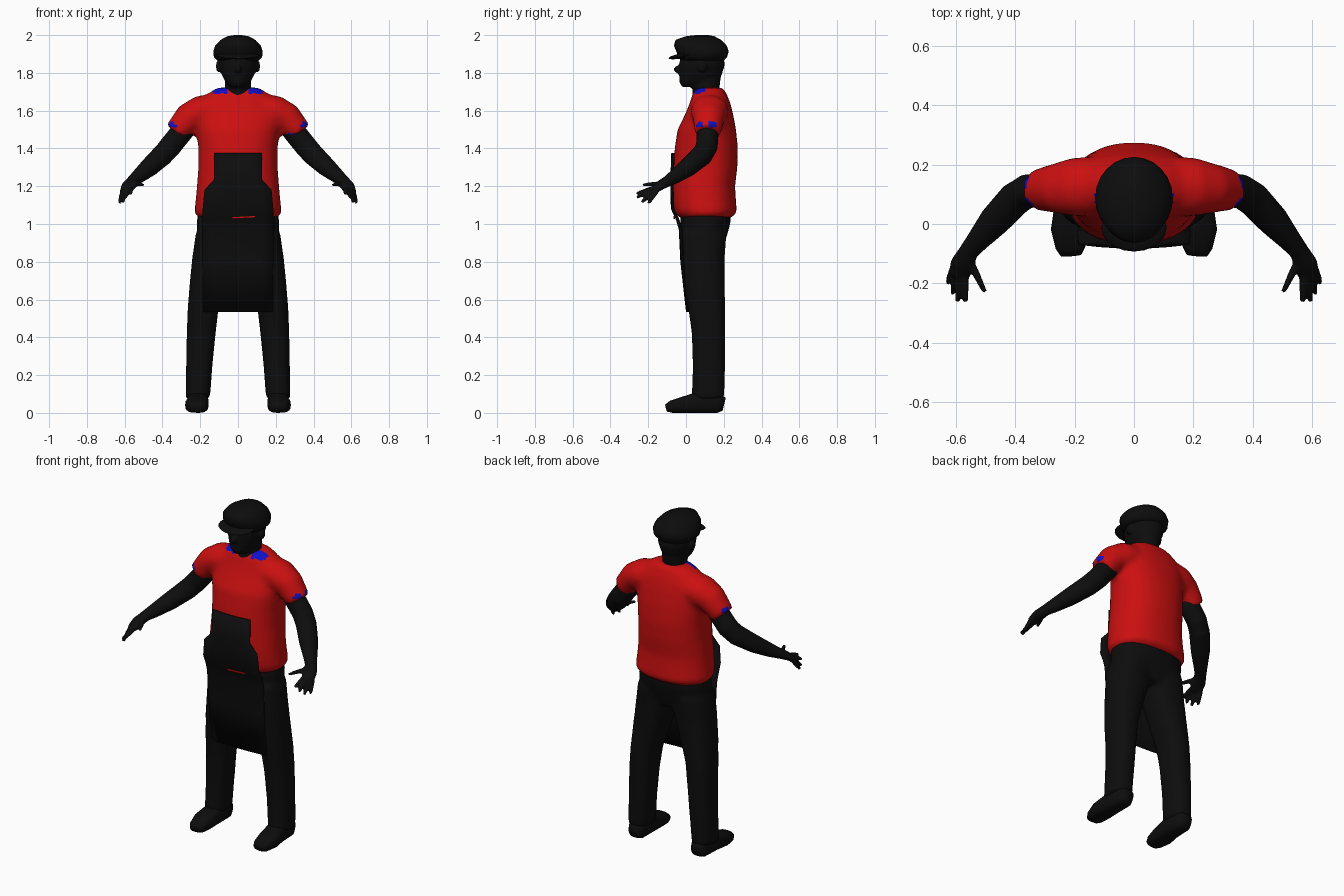
import bpy, bmesh, math
from mathutils import Vector

cube = bpy.data.objects.get("Cube")
if cube:
    bpy.data.objects.remove(cube, do_unlink=True)


def material(name, rgb):
    m = bpy.data.materials.new(name)
    m.use_nodes = True
    m.diffuse_color = (*rgb, 1)
    m.node_tree.nodes["Principled BSDF"].inputs["Base Color"].default_value = (*rgb, 1)
    return m


BLACK = material("black", (0.004, 0.004, 0.004))
RED = material("shirt red", (0.6, 0.005, 0.005))
BLUE = material("undershirt blue", (0.005, 0.005, 0.6))


def finish(bm, name, mat, smooth=True):
    bmesh.ops.recalc_face_normals(bm, faces=bm.faces)
    me = bpy.data.meshes.new(name)
    bm.to_mesh(me)
    bm.free()
    me.materials.append(mat)
    ob = bpy.data.objects.new(name, me)
    bpy.context.collection.objects.link(ob)
    for p in me.polygons:
        p.use_smooth = smooth
    return ob


def loft(name, rings, mat, sides=20, power=1.0):
    """Skin closed rings given as (centre, half axis, half axis)."""
    bm = bmesh.new()
    rows = []
    for c, u, v in rings:
        row = []
        for i in range(sides):
            a = math.tau * i / sides
            k, s = math.cos(a), math.sin(a)
            k = math.copysign(abs(k) ** power, k)
            s = math.copysign(abs(s) ** power, s)
            row.append(bm.verts.new(c + u * k + v * s))
        rows.append(row)
    for a, b in zip(rows, rows[1:]):
        for i in range(sides):
            j = (i + 1) % sides
            bm.faces.new((a[i], a[j], b[j], b[i]))
    bm.faces.new(rows[0])
    bm.faces.new(rows[-1])
    return finish(bm, name, mat)


def stack(name, rows, mat, cx=None, **kw):
    """Vertical loft from (z, half width, front y, back y) and optional centre x."""
    cx = cx or [0] * len(rows)
    return loft(name, [(Vector((x, (f + b) / 2, z)), Vector((w, 0, 0)), Vector((0, (b - f) / 2, 0)))
                       for (z, w, f, b), x in zip(rows, cx)], mat, **kw)


def tube(name, pts, mat, side=1, **kw):
    """Loft along a path of (x, y, z, level radius, upright radius)."""
    p = [Vector((side * q[0], q[1], q[2])) for q in pts]
    rings = []
    for i, q in enumerate(pts):
        t = (p[min(i + 1, len(p) - 1)] - p[max(i - 1, 0)]).normalized()
        u = t.cross(Vector((0, 0, 1))).normalized()
        rings.append((p[i], u * q[3], u.cross(t) * q[4]))
    return loft(name, rings, mat, **kw)


def ball(name, loc, size, mat):
    bm = bmesh.new()
    bmesh.ops.create_uvsphere(bm, u_segments=20, v_segments=12, radius=1)
    for v in bm.verts:
        v.co = Vector(loc) + Vector(a * b for a, b in zip(v.co, size))
    return finish(bm, name, mat)


def fuse(parts, name, voxel):
    """Merge overlapping parts into one soft skin."""
    bpy.ops.object.select_all(action='DESELECT')
    for o in parts:
        o.select_set(True)
    ob = parts[0]
    bpy.context.view_layer.objects.active = ob
    if len(parts) > 1:
        bpy.ops.object.join()
    ob.name = name
    r = ob.modifiers.new("skin", 'REMESH')
    r.mode, r.voxel_size, r.use_smooth_shade = 'VOXEL', voxel, True
    s = ob.modifiers.new("soften", 'SMOOTH')
    s.iterations = 4
    for m in ("skin", "soften"):
        bpy.ops.object.modifier_apply(modifier=m)
    return ob


# Shirt: body and sleeves in one skin
shirt = [stack("shirt", [
    (1.03, .205, -.03, .235), (1.06, .232, -.06, .27), (1.12, .225, -.07, .265), (1.2, .218, -.07, .26),
    (1.3, .21, -.068, .272), (1.4, .21, -.06, .275), (1.5, .22, -.045, .265), (1.58, .225, -.005, .25),
    (1.64, .21, .02, .235), (1.69, .16, .035, .215), (1.722, .11, .06, .195)], RED, sides=28, power=.88)]
for s in (1, -1):
    shirt.append(tube("sleeve", [(.1, .125, 1.61, .1, .085), (.2, .125, 1.59, .1, .09), (.26, .12, 1.56, .085, .082),
                                 (.33, .115, 1.482, .068, .065)], RED, s))
shirt = fuse(shirt, "shirt", .016)
shirt.data.materials.clear()
shirt.data.materials.append(RED)
shirt.data.materials.append(BLUE)
for f in shirt.data.polygons:
    x, y, z = f.center
    collar = z > 1.69 and .05 < abs(x) < .13 and f.normal.z > .3 and y < .1
    along = .61 * abs(x) - .79 * z
    cuff = abs(x) > .26 and along > -1.005 and (y < .085 or .12 < y < .16) and math.sin(60 * z + 9 * x) > -.2
    f.material_index = int(collar or cuff)

# Trousers: hips and both legs in one skin
legs = [stack("trousers", [(.86, .13, .01, .19), (.93, .215, -.02, .215), (1.0, .22, -.03, .235),
                           (1.06, .215, -.03, .24)], BLACK, power=.85)]
for s in (1, -1):
    legs.append(stack("leg", [(.075, .065, .03, .203), (.25, .07, .035, .208), (.42, .077, .03, .208),
                              (.55, .082, .012, .208), (.7, .1, -.01, .205), (.82, .115, -.022, .205),
                              (.95, .112, -.03, .215)], BLACK,
                      cx=[s * c for c in (.213, .205, .195, .185, .155, .128, .112)], power=.85))
fuse(legs, "trousers", .016)

# Shoes, arms and hands on both sides
FINGERS = [((.61, -.155, 1.175), (.628, -.2, 1.11)), ((.597, -.165, 1.18), (.61, -.235, 1.115)),
           ((.583, -.17, 1.185), (.595, -.262, 1.14)), ((.57, -.17, 1.19), (.568, -.265, 1.16)),
           ((.555, -.12, 1.215), (.502, -.23, 1.207))]
for s, label in ((1, "left"), (-1, "right")):
    shoe = tube("shoe", [(.21, .202, .045, .035, .035), (.21, .17, .053, .052, .053), (.212, .06, .055, .056, .055),
                         (.218, -.02, .042, .062, .042), (.214, -.08, .032, .05, .032),
                         (.212, -.104, .026, .036, .02)], BLACK, s, power=.7)
    shoe.name = label + "_shoe"
    arm = [tube("arm", [(.2, .12, 1.6, .05, .05), (.3, .115, 1.485, .058, .06), (.36, .11, 1.41, .058, .06),
                        (.4, .085, 1.365, .058, .058), (.47, .01, 1.3, .053, .05), (.53, -.06, 1.25, .038, .038),
                        (.558, -.095, 1.228, .033, .03), (.577, -.135, 1.205, .042, .025),
                        (.592, -.175, 1.175, .036, .018)], BLACK, s)]
    for a, b in FINGERS:
        arm.append(tube("finger", [(*a, .014, .014), (*[(p + q) / 2 for p, q in zip(a, b)], .013, .013),
                                   (*b, .009, .009)], BLACK, s, sides=10))
    fuse(arm, label + "_arm", .007)

# Head with nose, ears and neck
head = [stack("head", [(1.725, .04, -.02, .1), (1.75, .065, -.036, .16), (1.79, .087, -.036, .19),
                       (1.84, .1, -.036, .205), (1.9, .1, -.03, .2), (1.95, .07, .0, .17)], BLACK),
        stack("neck", [(1.64, .085, .03, .18), (1.7, .07, .035, .175), (1.78, .068, .03, .185)], BLACK),
        ball("nose", (0, -.04, 1.818), (.016, .026, .022), BLACK)]
for s in (1, -1):
    head.append(ball("ear", (s * .103, .085, 1.835), (.014, .024, .034), BLACK))
fuse(head, "head", .008)

# Flat cap with a short peak
stack("cap", [(1.865, .108, -.025, .2), (1.885, .128, -.04, .218), (1.915, .131, -.052, .226),
              (1.945, .12, -.064, .215), (1.975, .092, -.055, .185), (1.994, .055, -.0, .15),
              (2.0, .02, .05, .12)], BLACK, sides=24)
peak = ball("cap_peak", (0, 0, 0), (.11, .082, .014), BLACK)
peak.location = (0, -.012, 1.892)
peak.rotation_euler.x = .18

# Apron: one thin shaped sheet
bm = bmesh.new()
rows = []
for z, w, y in [(1.375, .128, -.078), (1.235, .128, -.083), (1.18, .178, -.083), (1.08, .187, -.08),
                (1.02, .19, -.052), (.97, .19, -.038), (.8, .187, -.03), (.535, .184, .0)]:
    rows.append([bm.verts.new((w * k / 3, y + .012 * (k / 3) ** 2, z)) for k in range(-3, 4)])
for a, b in zip(rows, rows[1:]):
    for i in range(6):
        bm.faces.new((a[i], a[i + 1], b[i + 1], b[i]))
apron = finish(bm, "apron", BLACK)
apron.modifiers.new("cloth", 'SOLIDIFY').thickness = .006

# Sliver of shirt hem showing through the apron
bm = bmesh.new()
bmesh.ops.create_cube(bm, size=1)
for v in bm.verts:
    v.co = Vector((.03 + v.co.x * .12, -.061 + v.co.y * .008, 1.035 + v.co.z * .009 + v.co.x * .006))
finish(bm, "hem_sliver", RED, smooth=False)
